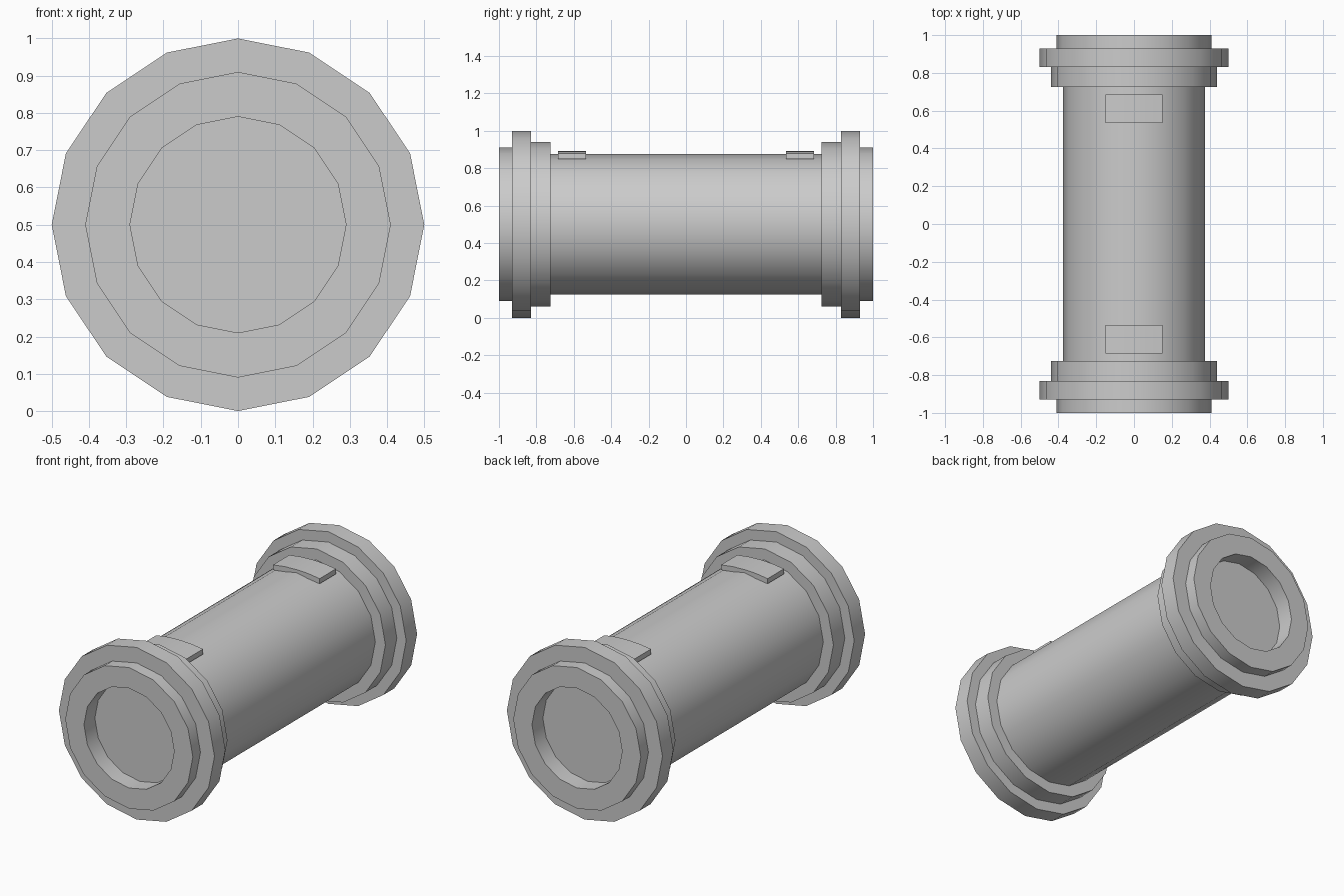
import bpy, bmesh, math

if "Cube" in bpy.data.objects:
    bpy.data.objects.remove(bpy.data.objects["Cube"])

SIDES = 16
CZ = 0.5  # height of the long axis


def make_object(name, bm):
    bmesh.ops.remove_doubles(bm, verts=bm.verts, dist=1e-5)
    bmesh.ops.recalc_face_normals(bm, faces=bm.faces)
    mesh = bpy.data.meshes.new(name)
    bm.to_mesh(mesh)
    bm.free()
    ob = bpy.data.objects.new(name, mesh)
    bpy.context.collection.objects.link(ob)
    bpy.ops.object.select_all(action='DESELECT')
    bpy.context.view_layer.objects.active = ob
    ob.select_set(True)
    bpy.ops.object.shade_smooth_by_angle(angle=math.radians(30))
    return ob


def lathe(name, profile):
    """Turn (radius, y) points around the long axis, one vertex at the top."""
    bm = bmesh.new()
    rings = []
    for r, y in profile:
        ring = []
        for i in range(SIDES):
            a = 2 * math.pi * i / SIDES
            ring.append(bm.verts.new((r * math.cos(a), y, CZ + r * math.sin(a))))
        rings.append(ring)
    for a, b in zip(rings, rings[1:]):
        for i in range(SIDES):
            j = (i + 1) % SIDES
            bm.faces.new((a[i], a[j], b[j], b[i]))
    # close both ends of the profile
    bm.faces.new(rings[0])
    bm.faces.new(rings[-1])
    return make_object(name, bm)


def clip(name, y0, y1):
    """Thin arched plate resting on top of the tube."""
    section = [(-0.15, 0.88), (-0.075, 0.89), (0, 0.893), (0.075, 0.89), (0.15, 0.88),
               (0.15, 0.85), (0.075, 0.86), (0, 0.863), (-0.075, 0.86), (-0.15, 0.85)]
    bm = bmesh.new()
    face = bm.faces.new([bm.verts.new((x, y0, z)) for x, z in section])
    ext = bmesh.ops.extrude_face_region(bm, geom=[face], use_keep_orig=True)
    moved = [v for v in ext["geom"] if isinstance(v, bmesh.types.BMVert)]
    bmesh.ops.translate(bm, verts=moved, vec=(0, y1 - y0, 0))
    return make_object(name, bm)


# long tube
lathe("tube", [(0.375, -0.74), (0.375, 0.74)])

# stepped end caps with a round recess, and a plate near each cap
CAP = [(0.29, 0.90), (0.29, 1.0), (0.41, 1.0), (0.41, 0.93), (0.5, 0.93),
       (0.5, 0.83), (0.44, 0.83), (0.44, 0.725)]
for label, s in (("front", -1), ("back", 1)):
    lathe(label + "_end_cap", [(r, s * y) for r, y in CAP])
    clip(label + "_top_plate", s * 0.535, s * 0.685)
